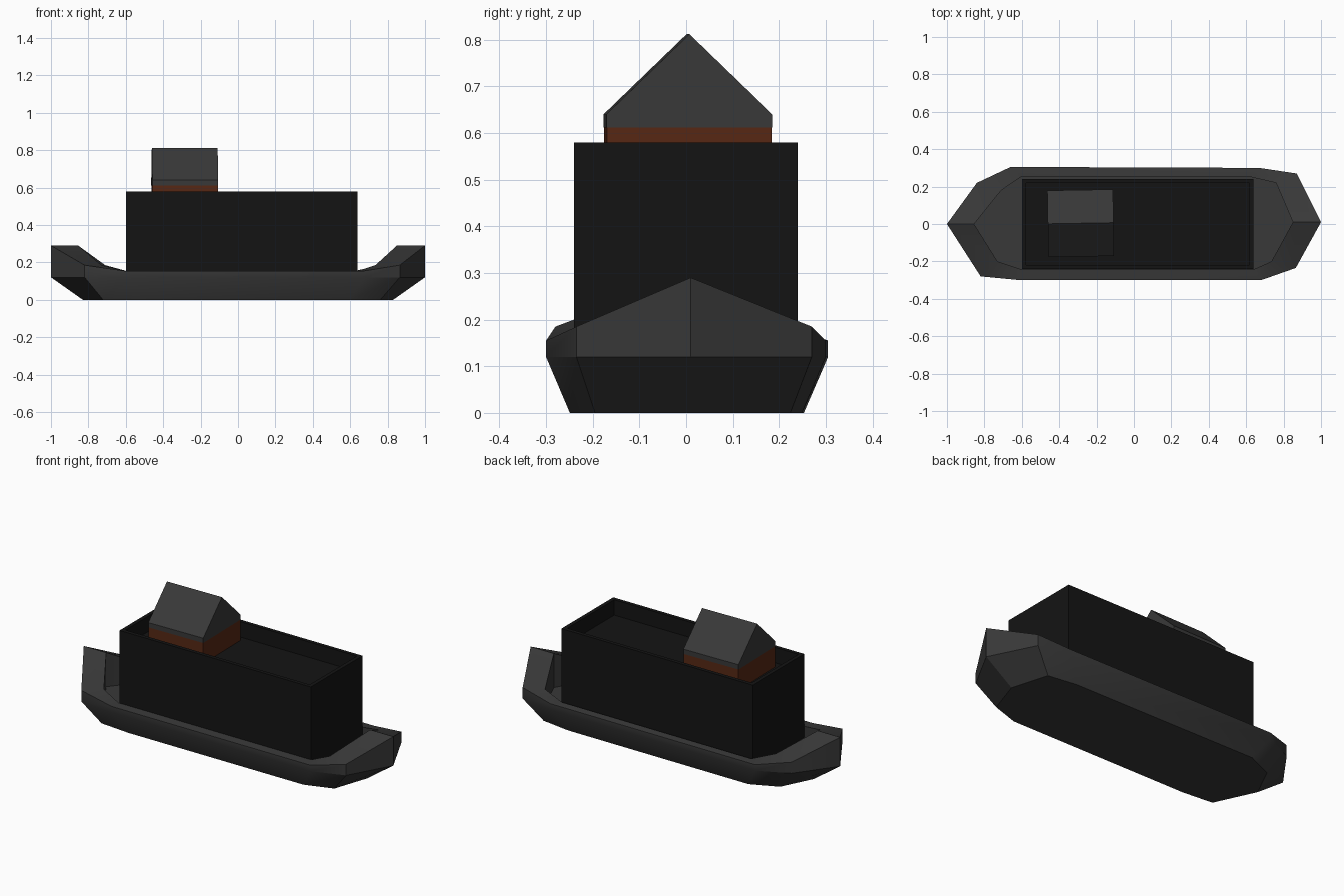
import bpy, bmesh, math
from mathutils import Matrix

if "Cube" in bpy.data.objects:
    bpy.data.objects.remove(bpy.data.objects["Cube"])


def material(name, r, g, b):
    m = bpy.data.materials.new(name)
    m.diffuse_color = (r, g, b, 1)
    m.use_nodes = True
    m.node_tree.nodes["Principled BSDF"].inputs["Base Color"].default_value = m.diffuse_color
    return m


def finish(bm, name, mat):
    bmesh.ops.recalc_face_normals(bm, faces=bm.faces)
    me = bpy.data.meshes.new(name)
    bm.to_mesh(me)
    bm.free()
    ob = bpy.data.objects.new(name, me)
    bpy.context.collection.objects.link(ob)
    me.materials.append(mat)
    return ob


def loft(loops):
    """Skin a stack of closed loops and cap both ends."""
    bm = bmesh.new()
    rings = [[bm.verts.new(p) for p in loop] for loop in loops]
    n = len(rings[0])
    for a, b in zip(rings, rings[1:]):
        for i in range(n):
            j = (i + 1) % n
            bm.faces.new((a[i], a[j], b[j], b[i]))
    bm.faces.new(rings[0])
    bm.faces.new(rings[-1])
    return bm


def block(x0, x1, y0, y1, z0, z1):
    return loft([[(x0, y0, z), (x1, y0, z), (x1, y1, z), (x0, y1, z)] for z in (z0, z1)])


dark_grey = material("dark_grey", 0.04, 0.04, 0.04)
black = material("black", 0.007, 0.007, 0.007)
brown = material("brown", 0.095, 0.021, 0.007)

# Hull: bottom, chine, outer rim, inner rim and sunken floor
outer = [(1, .01), (.87, .27), (.67, .30), (-.66, .305), (-.84, .22),
         (-1, 0), (-.82, -.28), (-.61, -.30), (.68, -.30), (.865, -.235)]
inner = [(.85, .01), (.76, .22), (.63, .25), (-.60, .255), (-.71, .18),
         (-.855, 0), (-.73, -.20), (-.605, -.242), (.642, -.242), (.735, -.20)]
rim_z = [.29, .185, .155, .155, .185] * 2
bottom = [(x * (.83 if abs(x) > .95 else .88), y * .83, 0) for x, y in outer]
chine = [(x, y, .12) for x, y in outer]
rim_out = [(x, y, z) for (x, y), z in zip(outer, rim_z)]
rim_in = [(x, y, z) for (x, y), z in zip(inner, rim_z)]
floor = [(x, y, .09) for x, y in inner]
hull = finish(loft([bottom, chine, rim_out, rim_in, floor]), "hull", dark_grey)
bpy.context.view_layer.objects.active = hull
hull.select_set(True)
bpy.ops.object.shade_smooth_by_angle(angle=math.radians(30))
hull.select_set(False)

# Cargo box with a shallow recessed top
bm = block(-.60, .64, -.24, .24, .09, .58)
top = max(bm.faces, key=lambda f: f.calc_center_median().z)
bmesh.ops.recalc_face_normals(bm, faces=bm.faces)
bmesh.ops.inset_region(bm, faces=[top], thickness=.022, use_even_offset=True)
bmesh.ops.translate(bm, verts=top.verts, vec=(0, 0, 0))
low = bmesh.ops.extrude_discrete_faces(bm, faces=[top])["faces"][0]
bmesh.ops.translate(bm, verts=low.verts, vec=(0, 0, -.09))
finish(bm, "cargo_box", black)

# Cabin on the box floor, turned very slightly
place = Matrix.Translation((-.285, .004, 0)) @ Matrix.Rotation(math.radians(1), 4, 'Z')
cabin = finish(block(-.175, .175, -.177, .177, .49, .612), "cabin", brown)
cabin.matrix_world = place

# Gabled roof
gable = [(-.178, .612), (.178, .612), (.178, .64), (0, .812), (-.178, .64)]
roof = finish(loft([[(x, y, z) for y, z in gable] for x in (-.176, .176)]), "roof", dark_grey)
roof.matrix_world = place
